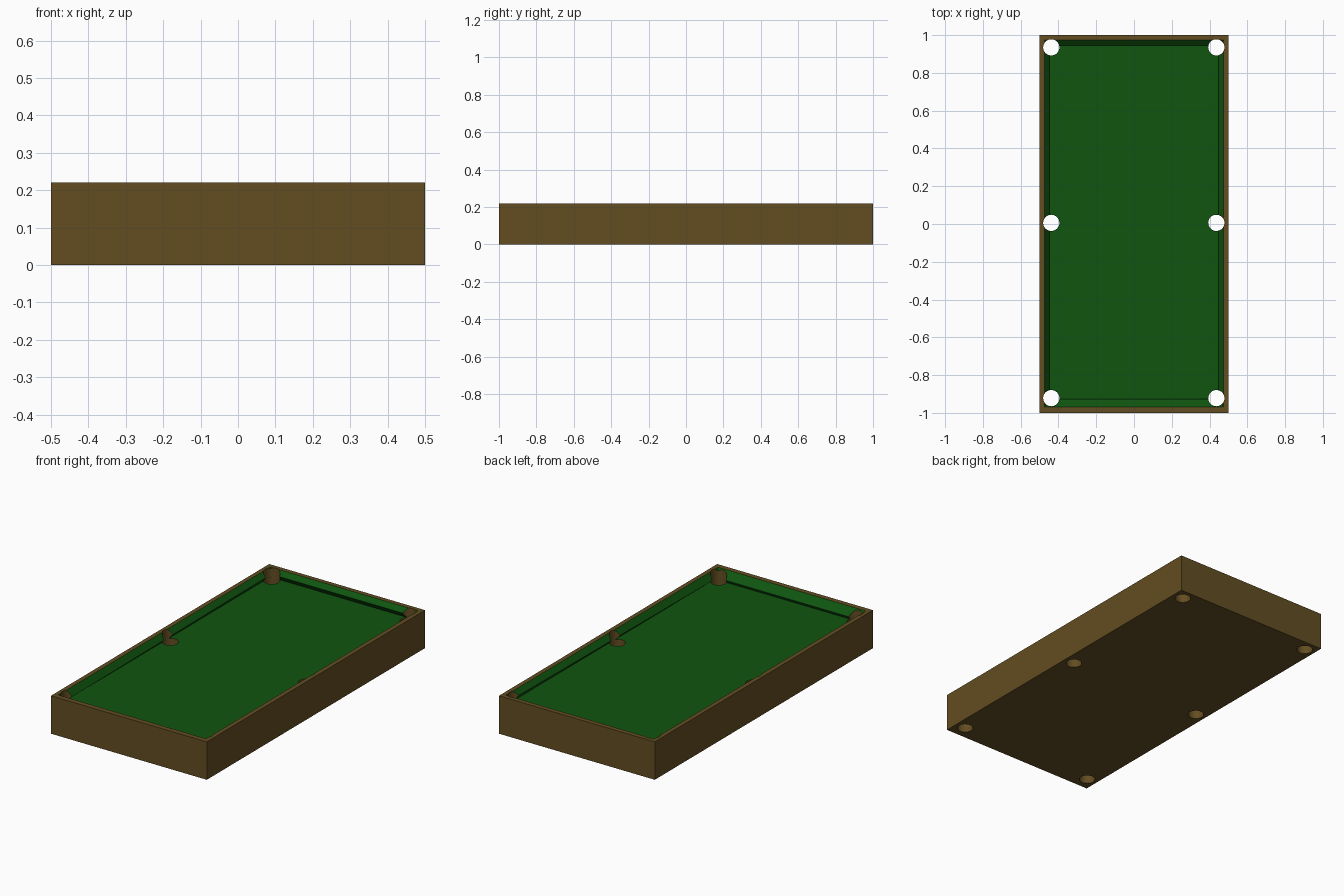
import bpy, bmesh
from mathutils import Matrix

if "Cube" in bpy.data.objects:
    bpy.data.objects.remove(bpy.data.objects["Cube"])


def material(name, color):
    m = bpy.data.materials.new(name)
    m.diffuse_color = (*color, 1)
    m.use_nodes = True
    m.node_tree.nodes["Principled BSDF"].inputs["Base Color"].default_value = m.diffuse_color
    return m


wood = material("brown_wood", (0.125, 0.075, 0.016))
felt = material("green_felt", (0.005, 0.09, 0.005))


def finish(name, bm):
    bmesh.ops.recalc_face_normals(bm, faces=bm.faces)
    me = bpy.data.meshes.new(name)
    bm.to_mesh(me)
    bm.free()
    me.materials.append(wood)
    me.materials.append(felt)
    ob = bpy.data.objects.new(name, me)
    bpy.context.collection.objects.link(ob)
    return ob


# Table body: stacked rectangles (half x, front y, back y, front z, back z, side z)
# outer base, outer top, rim inner edge, cushion nose, cushion foot
rings = [
    (0.500, -1.000, 1.000, 0.00, 0.00),
    (0.500, -1.000, 1.000, 0.22, 0.22),
    (0.474, -0.970, 0.973, 0.22, 0.22),
    (0.448, -0.926, 0.946, 0.182, 0.195),
    (0.470, -0.936, 0.968, 0.165, 0.165),
]
bm = bmesh.new()
loops = []
for hx, y0, y1, z0, z1 in rings:
    loops.append([bm.verts.new(c) for c in
                  ((-hx, y0, z0), (hx, y0, z0), (hx, y1, z1), (-hx, y1, z1))])
bm.faces.new(loops[0])
for k in range(len(loops) - 1):
    a, b = loops[k], loops[k + 1]
    for i in range(4):
        j = (i + 1) % 4
        f = bm.faces.new((a[i], a[j], b[j], b[i]))
        f.material_index = 1 if k >= 2 else 0   # cushions are felt
bm.faces.new(loops[-1]).material_index = 1      # playing surface
table = finish("table_body", bm)

# Six pocket holes drilled right through the body
bm = bmesh.new()
for x in (-0.438, 0.436):
    for y in (-0.922, 0.006, 0.935):
        bmesh.ops.create_cone(bm, cap_ends=True, segments=32, radius1=0.043,
                              radius2=0.043, depth=0.6,
                              matrix=Matrix.Translation((x, y, 0.1)))
cutter = finish("pocket_cutter", bm)
cutter.hide_render = True

mod = table.modifiers.new("pockets", 'BOOLEAN')
mod.operation = 'DIFFERENCE'
mod.solver = 'EXACT'
mod.object = cutter
bpy.context.view_layer.objects.active = table
table.select_set(True)
cutter.select_set(False)
bpy.ops.object.modifier_apply(modifier=mod.name)
bpy.data.objects.remove(cutter)

# Round pocket walls, crisp table edges
bpy.ops.object.shade_smooth_by_angle()
